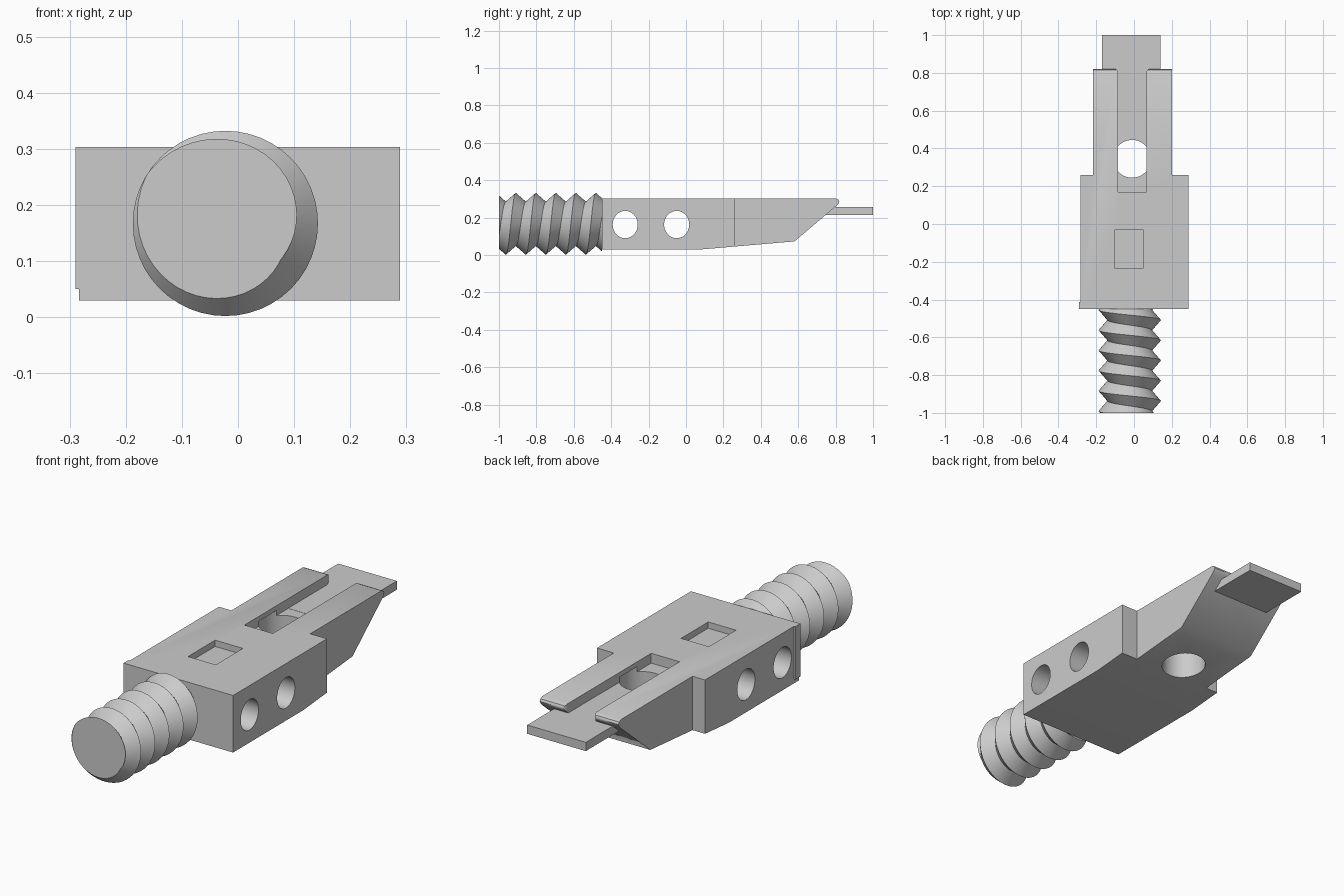
import bpy, bmesh
from math import sin, cos, pi, tau

old = bpy.data.objects.get("Cube")
if old:
    bpy.data.objects.remove(old, do_unlink=True)

grey = bpy.data.materials.new("plain_grey")
grey.use_nodes = True
grey.diffuse_color = (0.6, 0.6, 0.6, 1)
grey.node_tree.nodes["Principled BSDF"].inputs["Base Color"].default_value = (0.6, 0.6, 0.6, 1)


def finish(name, bm):
    bmesh.ops.recalc_face_normals(bm, faces=bm.faces)
    mesh = bpy.data.meshes.new(name)
    bm.to_mesh(mesh)
    bm.free()
    mesh.materials.append(grey)
    obj = bpy.data.objects.new(name, mesh)
    bpy.context.collection.objects.link(obj)
    return obj


def prism(name, outline, axis, lo, hi):
    """Extrude a 2D outline along x (outline is y, z) or z (outline is x, y)."""
    bm = bmesh.new()

    def place(p, d):
        return (d, p[0], p[1]) if axis == "x" else (p[0], p[1], d)

    face = bm.faces.new([bm.verts.new(place(p, lo)) for p in outline])
    out = bmesh.ops.extrude_face_region(bm, geom=[face])
    step = (hi - lo, 0, 0) if axis == "x" else (0, 0, hi - lo)
    verts = [g for g in out["geom"] if isinstance(g, bmesh.types.BMVert)]
    bmesh.ops.translate(bm, verts=verts, vec=step)
    return finish(name, bm)


def rect(a0, b0, a1, b1):
    return [(a0, b0), (a1, b0), (a1, b1), (a0, b1)]


def oval(a, b, ra, rb, n=40):
    return [(a + ra * cos(tau * i / n), b + rb * sin(tau * i / n)) for i in range(n)]


def activate(obj):
    bpy.ops.object.select_all(action="DESELECT")
    obj.select_set(True)
    bpy.context.view_layer.objects.active = obj


def cut(obj, cutter):
    cutter.hide_render = True
    mod = obj.modifiers.new("cut", "BOOLEAN")
    mod.operation = "DIFFERENCE"
    mod.solver = "EXACT"
    mod.object = cutter
    activate(obj)
    bpy.ops.object.modifier_apply(modifier=mod.name)
    bpy.data.objects.remove(cutter, do_unlink=True)


def smooth(obj):
    activate(obj)
    bpy.ops.object.shade_smooth_by_angle(angle=pi / 5)


# Main body from its side profile, with a rounded prong tip
profile = [(-0.45, 0.03), (0.08, 0.03), (0.58, 0.073), (0.797, 0.257), (0.813, 0.272),
           (0.82, 0.285), (0.815, 0.296), (0.80, 0.303), (-0.45, 0.303)]
body = prism("body", profile, "x", -0.283, 0.289)

# Narrow the rear half
cut(body, prism("left_shoulder_cut", rect(0.20, 0.26, 0.5, 1), "z", -0.1, 0.5))
cut(body, prism("right_shoulder_cut", rect(-0.5, 0.26, -0.217, 1), "z", -0.1, 0.5))

# Slot between the prongs, flaring round at its mouth
r, mid, half, mouth = 0.022, -0.01, 0.075, 0.822
arc = [(half + r - r * cos(a), mouth - r + r * sin(a)) for a in (pi / 2 * i / 6 for i in range(7))]
side = [(half, 0.17)] + arc + [(half + r, 0.9)]
slot = [(mid + x, y) for x, y in side] + [(mid - x, y) for x, y in reversed(side)]
cut(body, prism("slot_cut", slot, "z", 0.256, 0.5))

# Vertical hole, square pocket and the two cross holes
cut(body, prism("floor_hole_cut", oval(mid, 0.345, 0.1, 0.1), "z", -0.1, 0.28))
cut(body, prism("pocket_cut", rect(-0.10, -0.235, 0.047, -0.03), "z", 0.273, 0.5))
for y in (-0.325, -0.05):
    cut(body, prism("cross_hole_cut", oval(y, 0.163, 0.067, 0.073), "x", -0.5, 0.5))
smooth(body)

# Thin raised strip on the front right corner
prism("corner_strip", rect(-0.45, 0.05, -0.412, 0.303), "x", -0.29, -0.28)

# Flat tongue sticking out under the prongs
prism("tongue_plate", rect(-0.17, 0.5, 0.14, 1.0), "z", 0.215, 0.257)

# Left-handed threaded shank, trimmed flat at both ends
SEG, PITCH, TURNS = 48, 0.107, 9
bm = bmesh.new()


def helix(radius, shift):
    return [bm.verts.new((-0.0225 - radius * sin(tau * i / SEG),
                          -1.231 + shift + PITCH * i / SEG,
                          0.167 + radius * cos(tau * i / SEG)))
            for i in range(SEG * TURNS + 1)]


crest, root = helix(0.165, 0), helix(0.118, PITCH / 2)
for i in range(SEG * TURNS):
    bm.faces.new((crest[i], crest[i + 1], root[i + 1], root[i]))
    j = i + SEG
    if j < SEG * TURNS:
        bm.faces.new((root[i], root[i + 1], crest[j + 1], crest[j]))
for y, way in ((-1.0, -1), (-0.45, 1)):
    bmesh.ops.bisect_plane(bm, geom=bm.verts[:] + bm.edges[:] + bm.faces[:], dist=1e-6,
                           plane_co=(0, y, 0), plane_no=(0, way, 0), clear_outer=True)
bmesh.ops.holes_fill(bm, edges=[e for e in bm.edges if e.is_boundary], sides=0)
smooth(finish("threaded_shank", bm))
